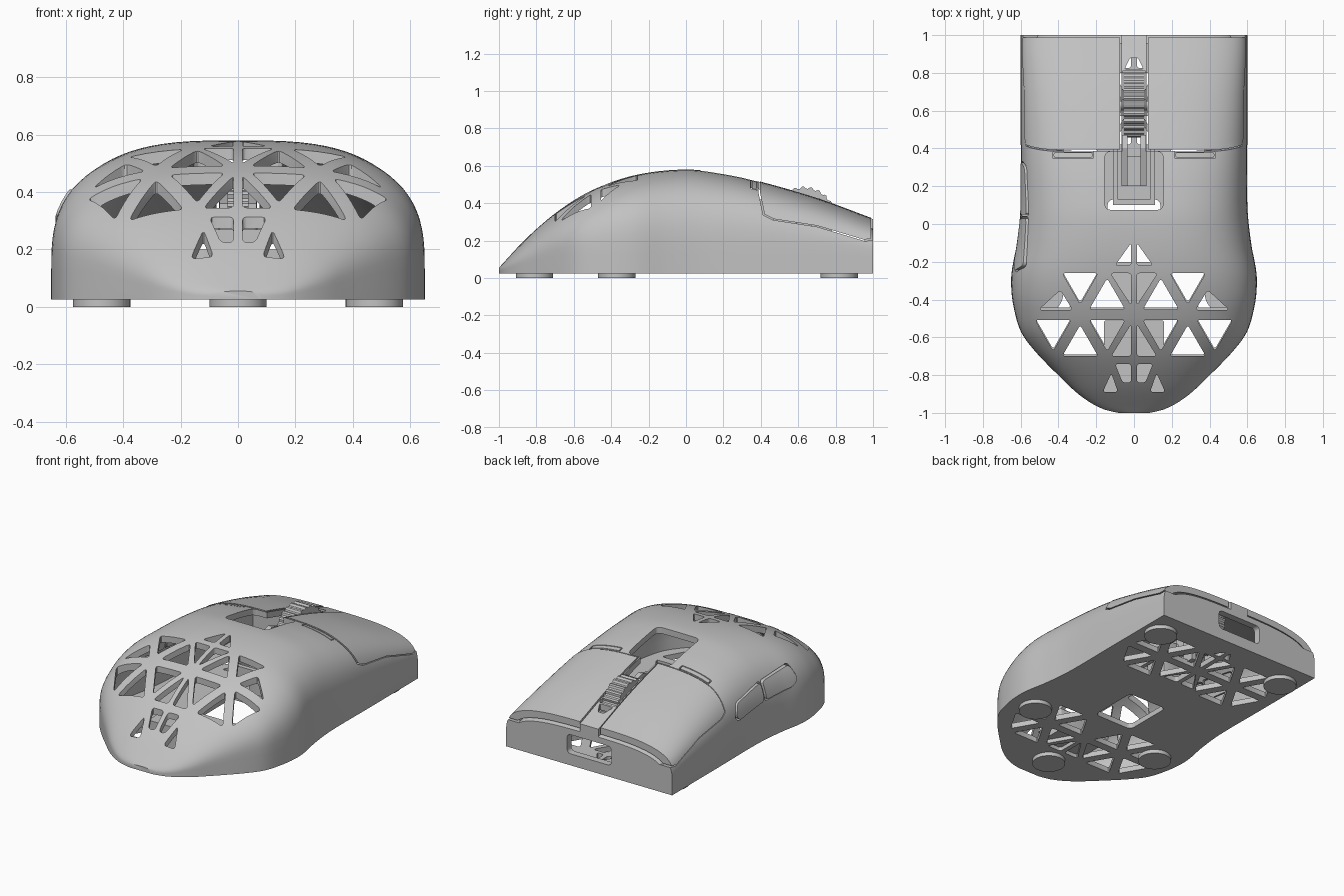
import bpy, bmesh, math
from mathutils import Vector

if "Cube" in bpy.data.objects:
    bpy.data.objects.remove(bpy.data.objects["Cube"])

grey = bpy.data.materials.new("plain grey")
grey.use_nodes = True
grey.diffuse_color = (0.54, 0.54, 0.54, 1)
grey.node_tree.nodes["Principled BSDF"].inputs["Base Color"].default_value = grey.diffuse_color

# Half width and crown height along the length
WIDTH = [(-1, .08), (-.985, .15), (-.94, .24), (-.86, .34), (-.61, .575), (-.45, .635),
         (-.28, .65), (-.1, .62), (.1, .6), (.5, .6), (1, .6), (1.1, .6)]
CROWN = [(-1, .055), (-.85, .215), (-.68, .36), (-.5, .47), (-.27, .55), (0, .58),
         (.2, .557), (.37, .52), (.7, .425), (1, .315), (1.1, .28)]
FLOOR = .025


def sample(table, y):
    """Smooth interpolation through the stations."""
    def slope(i):
        a, b = table[max(i - 1, 0)], table[min(i + 1, len(table) - 1)]
        return (b[1] - a[1]) / (b[0] - a[0])
    i = max(k for k in range(len(table) - 1) if table[k][0] <= y)
    (ya, a), (yb, b) = table[i], table[i + 1]
    d = yb - ya
    t = (y - ya) / d
    return (a * (1 + 2 * t) * (1 - t) ** 2 + slope(i) * d * t * (1 - t) ** 2
            + b * t * t * (3 - 2 * t) + slope(i + 1) * d * t * t * (t - 1))


def finish(name, bm):
    bmesh.ops.recalc_face_normals(bm, faces=bm.faces)
    me = bpy.data.meshes.new(name)
    bm.to_mesh(me)
    bm.free()
    me.materials.append(grey)
    ob = bpy.data.objects.new(name, me)
    bpy.context.collection.objects.link(ob)
    return ob


def loft(name, inset, y0, y1, floor, rows=60, cols=44):
    """Domed body volume, moved inwards by inset."""
    bm = bmesh.new()
    rings = []
    for r in range(rows + 1):
        y = y0 + (y1 - y0) * (r / rows) ** 1.4
        w, h = sample(WIDTH, y) - inset, sample(CROWN, y) - inset
        base = max(FLOOR + min(.1, .3 * (h - FLOOR)), floor + .004)
        # Fuller shoulders towards the keys, rounder at the heel
        u = min(max((y + 1) / .6, 0), 1)
        power = 2 / (2.5 + .5 * u + .3 * min(max(y / .4, 0), 1))
        pts = [(w, floor)]
        for k in range(cols + 1):
            c, s = math.cos(math.pi * k / cols), max(math.sin(math.pi * k / cols), 0)
            s = 0 if k in (0, cols) else s
            pts.append((math.copysign(abs(c) ** power, c) * w, base + (h - base) * s ** power))
        pts.append((-w, floor))
        rings.append([bm.verts.new((x, y, z)) for x, z in pts])
    for a, b in zip(rings, rings[1:]):
        for k in range(len(a)):
            n = (k + 1) % len(a)
            bm.faces.new((a[k], a[n], b[n], b[k]))
    bm.faces.new(rings[0])
    bm.faces.new(rings[-1])
    # Triangles keep every face flat for the cuts
    bmesh.ops.triangulate(bm, faces=bm.faces)
    return finish(name, bm)


def add_prism(bm, pts, axis, lo, hi, radius=0):
    """Polygon extruded along x, y or z, with its corners rounded."""
    def place(p, d):
        q = list(p)
        q.insert("xyz".index(axis), d)
        return bm.verts.new(q)
    a, b = [place(p, lo) for p in pts], [place(p, hi) for p in pts]
    bm.faces.new(a)
    bm.faces.new(b[::-1])
    for k in range(len(pts)):
        n = (k + 1) % len(pts)
        bm.faces.new((a[k], b[k], b[n], a[n]))
    if radius:
        edges = [bm.edges.get((u, v)) for u, v in zip(a, b)]
        bmesh.ops.bevel(bm, geom=edges, offset=radius, segments=3, profile=.5, affect='EDGES')


def prism(name, *args):
    bm = bmesh.new()
    add_prism(bm, *args)
    return finish(name, bm)


def rect(a0, a1, b0, b1):
    return [(a0, b0), (a1, b0), (a1, b1), (a0, b1)]


def apply_boolean(ob, cutter, operation='DIFFERENCE', keep=False):
    """Cut with the first solver that leaves a sound mesh."""
    for solver in ('MANIFOLD', 'EXACT'):
        mod = ob.modifiers.new("cut", 'BOOLEAN')
        mod.operation, mod.object, mod.solver = operation, cutter, solver
        bpy.context.view_layer.update()
        me = bpy.data.meshes.new_from_object(ob.evaluated_get(bpy.context.evaluated_depsgraph_get()))
        ob.modifiers.clear()
        if len(me.polygons) > 3 and len(me.polygons) != len(ob.data.polygons):
            ob.data = me
            break
    if not keep:
        bpy.data.objects.remove(cutter)


def star(cx, cy):
    """Six triangles pointing at a hub."""
    out = []
    for k in range(6):
        u = Vector((math.sin(k * math.pi / 3), math.cos(k * math.pi / 3)))
        v, c = Vector((u.y, -u.x)), Vector((cx, cy))
        out.append([c + u * .055, c + u * .22 + v * .095, c + u * .22 - v * .095])
    return out


def cut_vents(polygons, z0, z1):
    for pts in polygons:
        for side in (1, -1):
            mirrored = [(p[0] * side, p[1]) for p in pts]
            apply_boolean(shell, prism("vent", mirrored, 'z', z0, z1, .016))


# Hollow shell
shell = loft("shell", 0, -1, 1, FLOOR)
apply_boolean(shell, loft("cavity", .04, -.9, .955, .06))

# Triangular vents in the palm rest
palm = star(.285, -.48)
palm[1] = [(.325, -.455), (.505, -.455), (.39, -.35)]
spine = [[(.015, -.26), (.125, -.26), (.015, -.43)], [(.015, -.53), (.015, -.7), (.12, -.7)],
         [(.015, -.1), (.015, -.22), (.1, -.22)], [(.015, -.74), (.1, -.74), (.06, -.84), (.015, -.84)],
         [(.085, -.89), (.165, -.89), (.12, -.79)]]
cut_vents(palm + spine, .1, 1)

# Vents in the base, and the sensor window
base_rows = [[(.015, -.68), (.12, -.68), (.015, -.52)], [(.015, .42), (.12, .42), (.015, .57)],
             [(.015, .8), (.015, .64), (.11, .8)], [(.015, .825), (.065, .825), (.015, .9)]]
cut_vents(star(.285, -.47) + star(.285, .6) + base_rows, -.1, .08)
apply_boolean(shell, prism("sensor_window", rect(-.14, .14, -.2, .13), 'z', -.1, .08, .03))

# Top opening, wheel slot, nose vent and cable window
apply_boolean(shell, prism("top_opening", rect(-.155, .155, .075, .383), 'z', .2, 1, .03))
apply_boolean(shell, prism("wheel_slot", rect(-.06, .06, .36, .81), 'z', .2, 1))
apply_boolean(shell, prism("nose_vent", [(-.05, .82), (.05, .82), (.02, .88), (-.02, .88)], 'z', .2, 1, .01))
apply_boolean(shell, prism("cable_window", rect(-.16, .16, .1, .225), 'y', .9, 1.1, .025))

long_core = loft("core", .04, -.7, 1.1, .03)
pocket_core = loft("pocket_core", .052, -.7, 1.1, .03)


def grow(pts, g):
    """Widen a polygon by g on each side."""
    out = []
    lo = [min(p[i] for p in pts) for i in (0, 1)]
    hi = [max(p[i] for p in pts) for i in (0, 1)]
    for p in pts:
        out.append([(lo[i] + hi[i]) / 2 + (p[i] - (lo[i] + hi[i]) / 2) * (1 + 2 * g / (hi[i] - lo[i]))
                    for i in (0, 1)])
    return out


def make_key(name, pts, axis, lo, hi, raised, radius, gap=.008):
    """Key that follows the body surface, set in a pocket of the shell."""
    pocket = prism("pocket", grow(pts, gap), axis, lo - gap, hi + gap, radius)
    apply_boolean(pocket, pocket_core, keep=True)
    apply_boolean(shell, pocket)
    key = loft(name, -raised, -.9, .988, FLOOR)
    apply_boolean(key, prism("limit", pts, axis, lo, hi, radius), 'INTERSECT')
    apply_boolean(key, long_core, keep=True)


# Main keys with their rear tabs, then the two thumb keys
key_side = [(.395, .8), (.395, .46), (.42, .34), (.47, .315), (.7, .28), (.95, .205), (1.03, .215), (1.03, .8)]
for label, s in (("left", 1), ("right", -1)):
    a, b = sorted((s * .075, s * .75))
    make_key(label + "_main_key", key_side, 'x', a, b, .003, 0)
    a, b = sorted((s * .22, s * .425))
    make_key(label + "_key_tab", rect(a, b, .352, .378), 'z', .35, .8, 0, .008, .006)
make_key("front_thumb_key", [(.05, .28), (.3, .25), (.33, .28), (.3, .35), (.05, .39)], 'x', -.8, -.3, .008, .018)
make_key("rear_thumb_key", [(-.25, .32), (-.2, .29), (.03, .28), (.03, .39), (-.22, .41)], 'x', -.8, -.3, .008, .018)
for core in (long_core, pocket_core):
    bpy.data.objects.remove(core)

# Ribbed scroll wheel with axle and bracket
TEETH = 24
rim = []
for k in range(TEETH * 4):
    r = .168 + .007 * math.sin(k * math.pi / 2 + math.pi / 4)
    t = math.tau * k / (TEETH * 4)
    rim.append((.63 + r * math.cos(t), .315 + r * math.sin(t)))
prism("scroll_wheel", rim, 'x', -.055, .055)
prism("wheel_axle", [(.63 + .03 * math.cos(k), .315 + .03 * math.sin(k)) for k in
                     [math.tau * i / 16 for i in range(16)]], 'x', -.1, .1)
for s in (1, -1):
    a, b = sorted((s * .068, s * .1))
    prism("wheel_post", rect(a, b, .59, .67), 'z', .05, .34)
    a, b = sorted((s * .035, s * .065))
    prism("wheel_arm", [(.2, .3), (.2, .36), (.4, .42), (.47, .4), (.47, .3)], 'x', a, b)
    a, b = sorted((s * .085, s * .11))
    prism("carrier_rail", rect(a, b, .11, .4), 'z', .2, .27)
prism("carrier_end", rect(-.11, .11, .1, .13), 'z', .2, .27)
prism("encoder_block", rect(-.065, .065, .2, .36), 'z', .05, .34, .01)
prism("battery_tray", rect(-.16, .16, -.7, -.51), 'z', .05, .2, .015)

# Glide feet
for x, y in ((.475, .82), (-.475, .82), (.475, -.37), (-.475, -.37), (0, -.81)):
    ring = [(x + .1 * math.cos(math.tau * k / 40), y + .1 * math.sin(math.tau * k / 40)) for k in range(40)]
    prism("glide_foot", ring, 'z', 0, FLOOR + .005)

# Smooth shading with sharp edges kept
bpy.ops.object.select_all(action='DESELECT')
for ob in bpy.context.scene.objects:
    if ob.type == 'MESH':
        ob.select_set(True)
        bpy.context.view_layer.objects.active = ob
bpy.ops.object.shade_smooth_by_angle(angle=math.radians(30))
